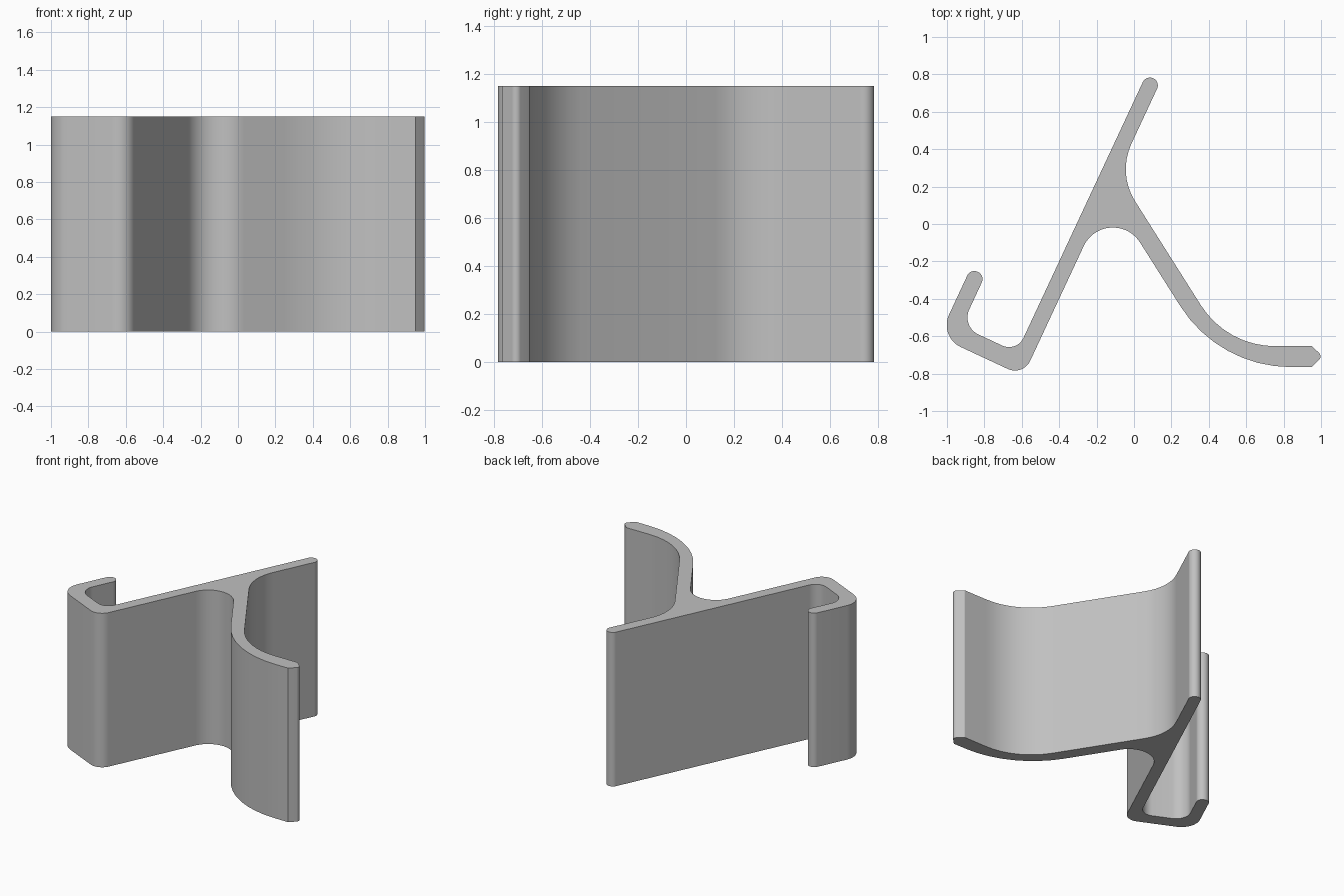
import bpy
import bmesh
import math
from mathutils import Vector

cube = bpy.data.objects.get("Cube")
if cube:
    bpy.data.objects.remove(cube, do_unlink=True)

HEIGHT = 1.15

# Corners of the extruded profile, clockwise: x, y, fillet radius
CORNERS = [
    # rounded tip of the long straight bar
    (0.065, 0.797, 0.042), (0.141, 0.761, 0.042),
    # web between bar and leg, then the leg's upper side
    (-0.088, 0.27, 0.32), (0.497, -0.655, 0.47),
    # pointed toe
    (0.95, -0.652, 0.01), (1.008, -0.707, 0.025), (0.95, -0.765, 0),
    # leg's lower side and the arch under the web
    (0.454, -0.765, 0.7), (-0.136, 0.167, 0.172),
    # hook: outer side, rounded tip, inner side
    (-0.593, -0.813, 0.09), (-1.044, -0.603, 0.13),
    (-0.874, -0.238, 0.042), (-0.796, -0.274, 0.042),
    (-0.923, -0.548, 0.1), (-0.627, -0.686, 0.085),
]


def fillet(before, corner, after, radius):
    """Points of an arc that rounds one corner."""
    if radius == 0:
        return [corner]
    a = (before - corner).normalized()
    b = (after - corner).normalized()
    half = a.angle(b) / 2
    center = corner + (a + b).normalized() * radius / math.sin(half)
    reach = radius / math.tan(half)
    start = corner + a * reach - center
    end = corner + b * reach - center
    sweep = start.angle_signed(end)
    steps = max(3, round(abs(sweep) / math.radians(7)))
    points = []
    for i in range(steps + 1):
        t = -sweep * i / steps
        c, s = math.cos(t), math.sin(t)
        points.append(center + Vector((start.x * c - start.y * s,
                                       start.x * s + start.y * c)))
    return points


# Rounded outline
outline = []
count = len(CORNERS)
for i, (x, y, radius) in enumerate(CORNERS):
    before = Vector(CORNERS[i - 1][:2])
    after = Vector(CORNERS[(i + 1) % count][:2])
    outline += fillet(before, Vector((x, y)), after, radius)

# Extrude the outline to a solid
bm = bmesh.new()
base = bm.faces.new([bm.verts.new((p.x, p.y, 0)) for p in outline])
extruded = bmesh.ops.extrude_face_region(bm, geom=[base], use_keep_orig=True)
top = [v for v in extruded["geom"] if isinstance(v, bmesh.types.BMVert)]
bmesh.ops.translate(bm, verts=top, vec=(0, 0, HEIGHT))
bmesh.ops.recalc_face_normals(bm, faces=bm.faces)
mesh = bpy.data.meshes.new("hooked_profile")
bm.to_mesh(mesh)
bm.free()

profile = bpy.data.objects.new("hooked_profile", mesh)
bpy.context.collection.objects.link(profile)

# Plain grey
grey = bpy.data.materials.new("light_grey")
grey.use_nodes = True
color = (0.53, 0.53, 0.53, 1)
grey.diffuse_color = color
grey.node_tree.nodes["Principled BSDF"].inputs["Base Color"].default_value = color
mesh.materials.append(grey)

# Smooth curves, sharp rims
bpy.ops.object.select_all(action="DESELECT")
profile.select_set(True)
bpy.context.view_layer.objects.active = profile
bpy.ops.object.shade_smooth_by_angle(angle=math.radians(30))
